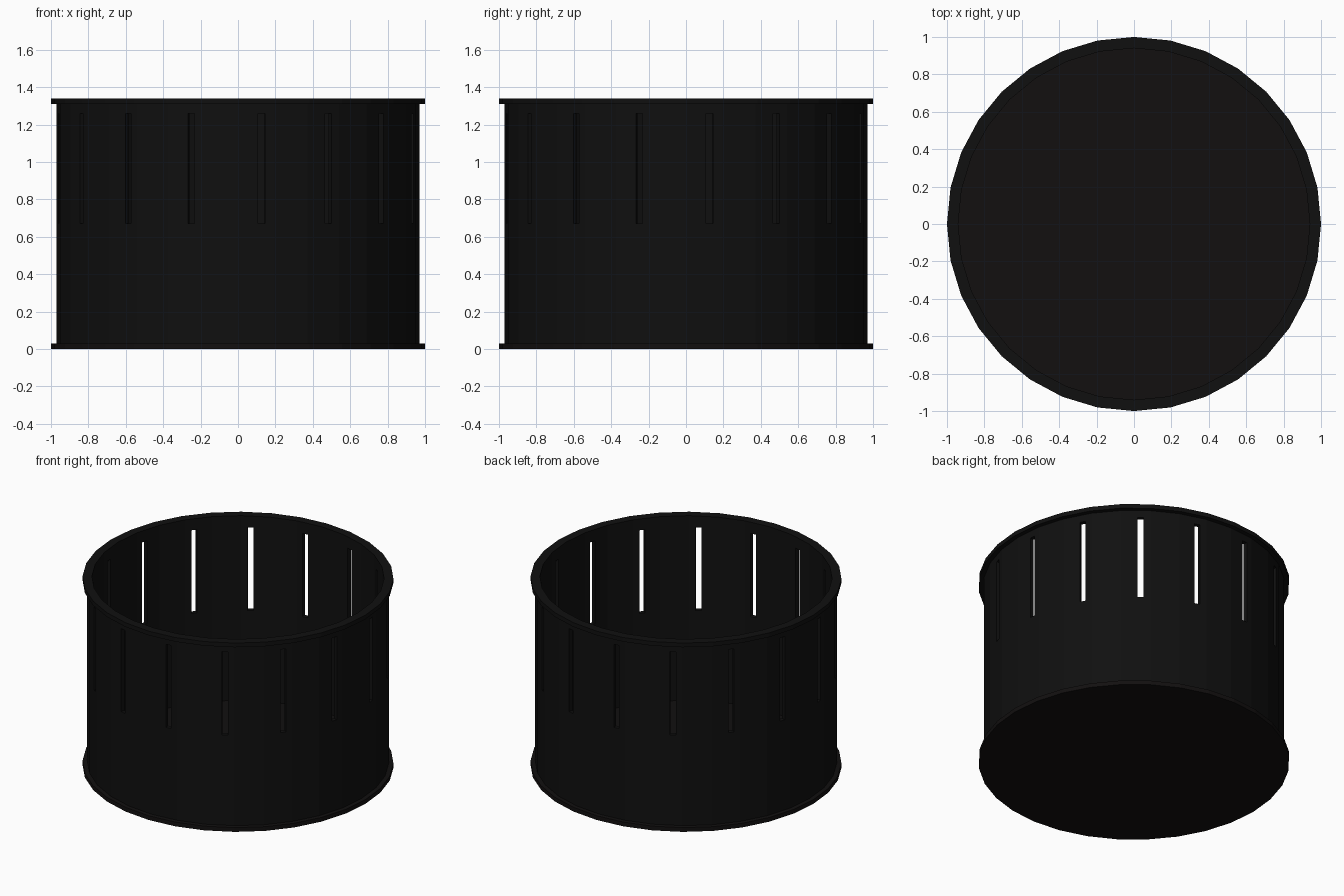
import bpy, bmesh, math
from mathutils import Matrix

if "Cube" in bpy.data.objects:
    bpy.data.objects.remove(bpy.data.objects["Cube"])

SIDES = 32
SLOTS = 16


def material(name, rgb):
    m = bpy.data.materials.new(name)
    m.diffuse_color = (*rgb, 1)
    m.use_nodes = True
    m.node_tree.nodes["Principled BSDF"].inputs["Base Color"].default_value = m.diffuse_color
    return m


black = material("black_metal", (0.005, 0.005, 0.005))
dark = material("dark_base", (0.006, 0.005, 0.005))


def make_object(name, bm, mat=None):
    bmesh.ops.recalc_face_normals(bm, faces=bm.faces[:])
    me = bpy.data.meshes.new(name)
    bm.to_mesh(me)
    bm.free()
    ob = bpy.data.objects.new(name, me)
    bpy.context.collection.objects.link(ob)
    if mat:
        me.materials.append(mat)
    return ob


def ring(name, r_in, r_out, z0, z1, mat):
    """Faceted tube with a rectangular section."""
    bm = bmesh.new()
    profile = [(r_in, z0), (r_out, z0), (r_out, z1), (r_in, z1)]
    loops = []
    for i in range(SIDES):
        a = 2 * math.pi * i / SIDES
        loops.append([bm.verts.new((r * math.cos(a), r * math.sin(a), z)) for r, z in profile])
    for i in range(SIDES):
        p, q = loops[i], loops[(i + 1) % SIDES]
        for j in range(4):
            k = (j + 1) % 4
            bm.faces.new((p[j], q[j], q[k], p[k]))
    return make_object(name, bm, mat)


# base plate
bm = bmesh.new()
rot = Matrix.Translation((0, 0, 0.015))
bmesh.ops.create_cone(bm, cap_ends=True, segments=SIDES, radius1=1, radius2=1, depth=0.03, matrix=rot)
make_object("base_plate", bm, dark)

# wall and top rim
wall = ring("wall", 0.94, 0.97, 0.03, 1.31, black)
ring("top_rim", 0.94, 1.0, 1.31, 1.34, black)

# vertical slots cut through the upper wall
bm = bmesh.new()
for i in range(SLOTS):
    a = math.radians(7.5 + 360 / SLOTS * i)
    m = (Matrix.Rotation(a, 4, 'Z') @ Matrix.Translation((0.95, 0, 0.965))
         @ Matrix.Diagonal((0.2, 0.038, 0.59, 1)))
    bmesh.ops.create_cube(bm, size=1, matrix=m)
cutter = make_object("slot_cutter", bm)
cutter.hide_render = True
cutter.hide_viewport = True

cut = wall.modifiers.new("slots", 'BOOLEAN')
cut.operation = 'DIFFERENCE'
cut.solver = 'EXACT'
cut.object = cutter
